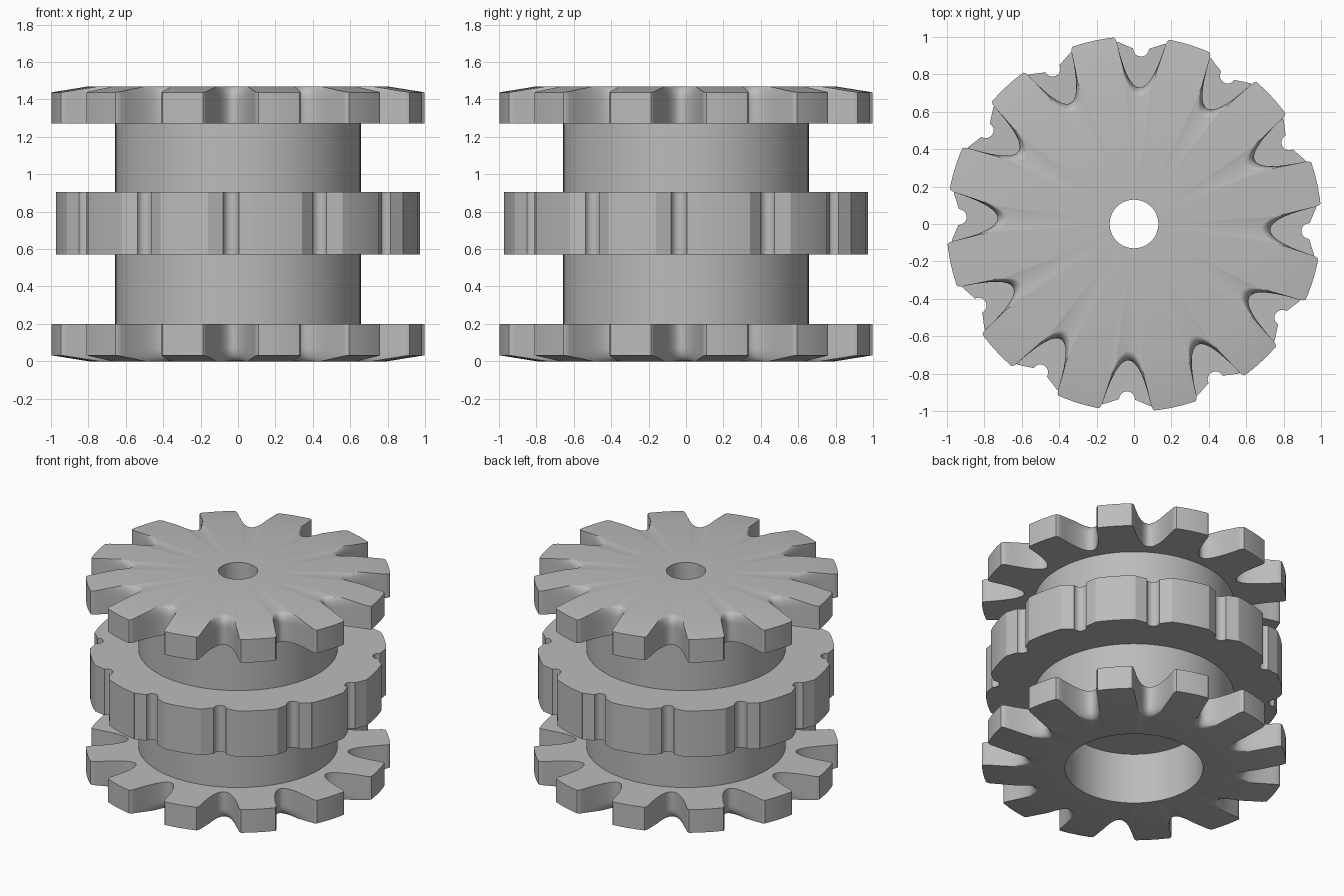
import bpy, bmesh
from math import sin, cos, pi, radians

if "Cube" in bpy.data.objects:
    bpy.data.objects.remove(bpy.data.objects["Cube"])

TEETH = 12
PHASE = radians(-2.3)

# Single material
grey = bpy.data.materials.new("plain grey")
grey.use_nodes = True
grey.diffuse_color = (0.5, 0.5, 0.5, 1)
grey.node_tree.nodes["Principled BSDF"].inputs["Base Color"].default_value = (0.5, 0.5, 0.5, 1)


def finish(bm, name):
    bmesh.ops.recalc_face_normals(bm, faces=bm.faces)
    mesh = bpy.data.meshes.new(name)
    bm.to_mesh(mesh)
    bm.free()
    obj = bpy.data.objects.new(name, mesh)
    bpy.context.collection.objects.link(obj)
    mesh.materials.append(grey)
    return obj


def bridge(bm, a, b):
    for i in range(len(a)):
        j = (i + 1) % len(a)
        bm.faces.new((a[i], a[j], b[j], b[i]))


def lathe(name, profile, segments=96):
    """Revolve a closed (radius, height) profile around z."""
    bm = bmesh.new()
    rings = []
    for r, z in profile:
        angles = [2 * pi * k / segments for k in range(segments)]
        rings.append([bm.verts.new((r * cos(a), r * sin(a), z)) for a in angles])
    for k, ring in enumerate(rings):
        bridge(bm, ring, rings[(k + 1) % len(rings)])
    return finish(bm, name)


def notch_cutter(name, levels):
    """Loft half profiles of (offset, radius) through heights, once per tooth gap."""
    bm = bmesh.new()
    for k in range(TEETH):
        a = PHASE + 2 * pi * k / TEETH
        loops = []
        for z, half in levels:
            outline = [(-t, r) for t, r in reversed(half[1:])] + half
            loops.append([bm.verts.new((r * cos(a) - t * sin(a), r * sin(a) + t * cos(a), z))
                          for t, r in outline])
        for low, high in zip(loops, loops[1:]):
            bridge(bm, low, high)
        bm.faces.new(loops[0])
        bm.faces.new(loops[-1])
    obj = finish(bm, name)
    obj.hide_render = True
    return obj


def cut(obj, cutter):
    mod = obj.modifiers.new("notches", "BOOLEAN")
    mod.operation = "DIFFERENCE"
    mod.solver = "EXACT"
    mod.object = cutter
    bpy.context.view_layer.objects.active = obj
    bpy.ops.object.modifier_apply(modifier=mod.name)
    bpy.data.objects.remove(cutter)


def smooth(obj):
    bpy.ops.object.select_all(action="DESELECT")
    obj.select_set(True)
    bpy.context.view_layer.objects.active = obj
    bpy.ops.object.shade_smooth_by_angle(angle=radians(28))


def tooth_gap(root):
    """Parabolic gap with rounded tooth corners."""
    steps = 12
    curve = [(0.13 * i / steps, root + (0.965 - root) * (i / steps) ** 2)
             for i in range(steps + 1)]
    return curve + [(0.138, 0.982), (0.15, 0.993), (0.17, 1.002), (0.175, 1.1)]


def sprocket(name, z0, up, hole):
    """Toothed disc; its outer face has sloped tips and rounded gap edges."""
    disc = lathe(name, [(hole, z0), (1.003, z0), (1.003, z0 + up * 0.168),
                        (0.8, z0 + up * 0.2), (hole, z0 + up * 0.2)])
    levels = [(z0 - up * 0.05, tooth_gap(0.73))]
    for i in range(7):
        u = i / 6 * pi / 2
        levels.append((z0 + up * (0.13 + 0.07 * sin(u)), tooth_gap(0.73 - 0.056 * (1 - cos(u)))))
    levels.append((z0 + up * 0.25, tooth_gap(0.674)))
    cut(disc, notch_cutter(name + "_cutter", levels))
    smooth(disc)


# Toothed end discs
sprocket("bottom_sprocket", 0.2, -1, 0.455)
sprocket("top_sprocket", 1.27, 1, 0.13)

# Hub with a wide blind bore below and a narrow hole above
smooth(lathe("hub", [(0.455, 0.2), (0.657, 0.2), (0.657, 1.27), (0.13, 1.27),
                     (0.13, 0.37), (0.455, 0.37)]))

# Middle ring with bevelled dips and small round grooves
ring = lathe("middle_ring", [(0.6, 0.57), (0.977, 0.57), (0.977, 0.905), (0.6, 0.905)])
groove = [(0.042 * sin(i * pi / 16), 0.938 - 0.042 * cos(i * pi / 16)) for i in range(9)]
groove += [(0.122, 0.968), (0.14, 1.1)]
cut(ring, notch_cutter("ring_cutter", [(0.5, groove), (1.0, groove)]))
smooth(ring)
